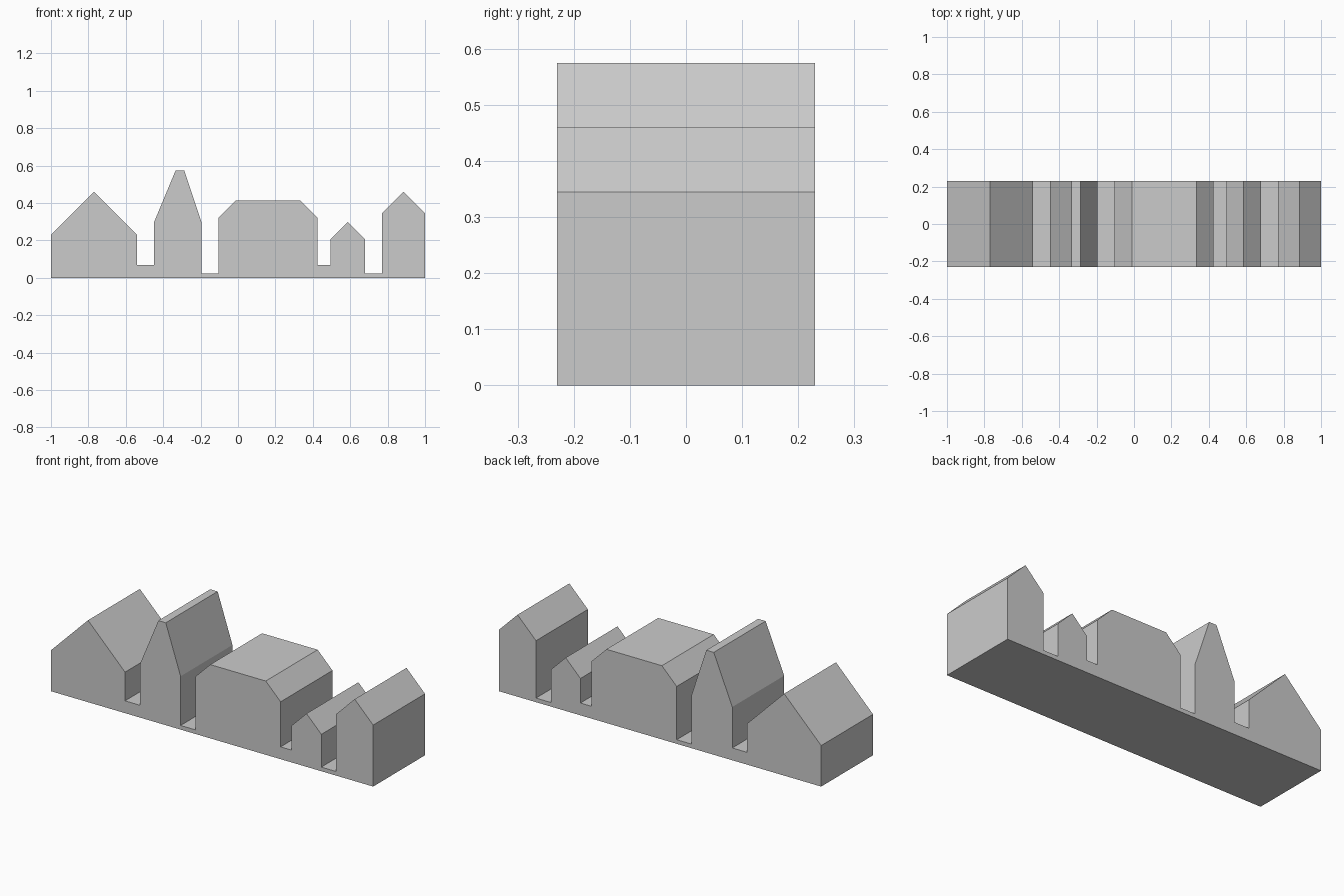
import bpy
import bmesh
from mathutils import Vector

cube = bpy.data.objects.get("Cube")
if cube:
    bpy.data.objects.remove(cube, do_unlink=True)

LENGTH, DEPTH = 87, 20          # module grid of the block
UNIT = 2 / LENGTH


def house(left, right, eave, ridge, top_left, top_right):
    """Outline of one house: eaves at both sides, pointed or flat ridge."""
    pts = [(left, eave), (top_left, ridge)]
    if top_right != top_left:
        pts.append((top_right, ridge))
    return pts + [(right, eave)]


# Houses from the model's right to its left
houses = [
    house(0, 20, 10, 20, 10, 10),
    house(24, 35, 13, 25, 29, 31),
    house(39, 62, 14, 18, 43, 58),
    house(65, 73, 9, 13, 69, 69),
    house(77, 87, 15, 20, 82, 82),
]
gap_heights = [3, 1, 3, 1]      # floor of each alley between houses

# Join the houses and alleys into one skyline profile
profile = [(0, 0)]
for i, outline in enumerate(houses):
    profile += outline
    if i < len(gap_heights):
        profile += [(outline[-1][0], gap_heights[i]),
                    (houses[i + 1][0][0], gap_heights[i])]
profile.append((LENGTH, 0))

# Extrude the profile from front to back
bm = bmesh.new()
verts = [bm.verts.new(((x - LENGTH / 2) * UNIT, -DEPTH / 2 * UNIT, z * UNIT))
         for x, z in profile]
front = bm.faces.new(verts)
result = bmesh.ops.extrude_face_region(bm, geom=[front], use_keep_orig=True)
back = [g for g in result["geom"] if isinstance(g, bmesh.types.BMVert)]
bmesh.ops.translate(bm, verts=back, vec=Vector((0, DEPTH * UNIT, 0)))
bmesh.ops.recalc_face_normals(bm, faces=bm.faces)

mesh = bpy.data.meshes.new("row_of_houses")
bm.to_mesh(mesh)
bm.free()

# Plain grey finish
grey = bpy.data.materials.new("light_grey")
grey.use_nodes = True
colour = (0.6, 0.6, 0.6, 1)
grey.diffuse_color = colour
bsdf = next(n for n in grey.node_tree.nodes if n.type == "BSDF_PRINCIPLED")
bsdf.inputs["Base Color"].default_value = colour
mesh.materials.append(grey)

row = bpy.data.objects.new("row_of_houses", mesh)
bpy.context.collection.objects.link(row)
